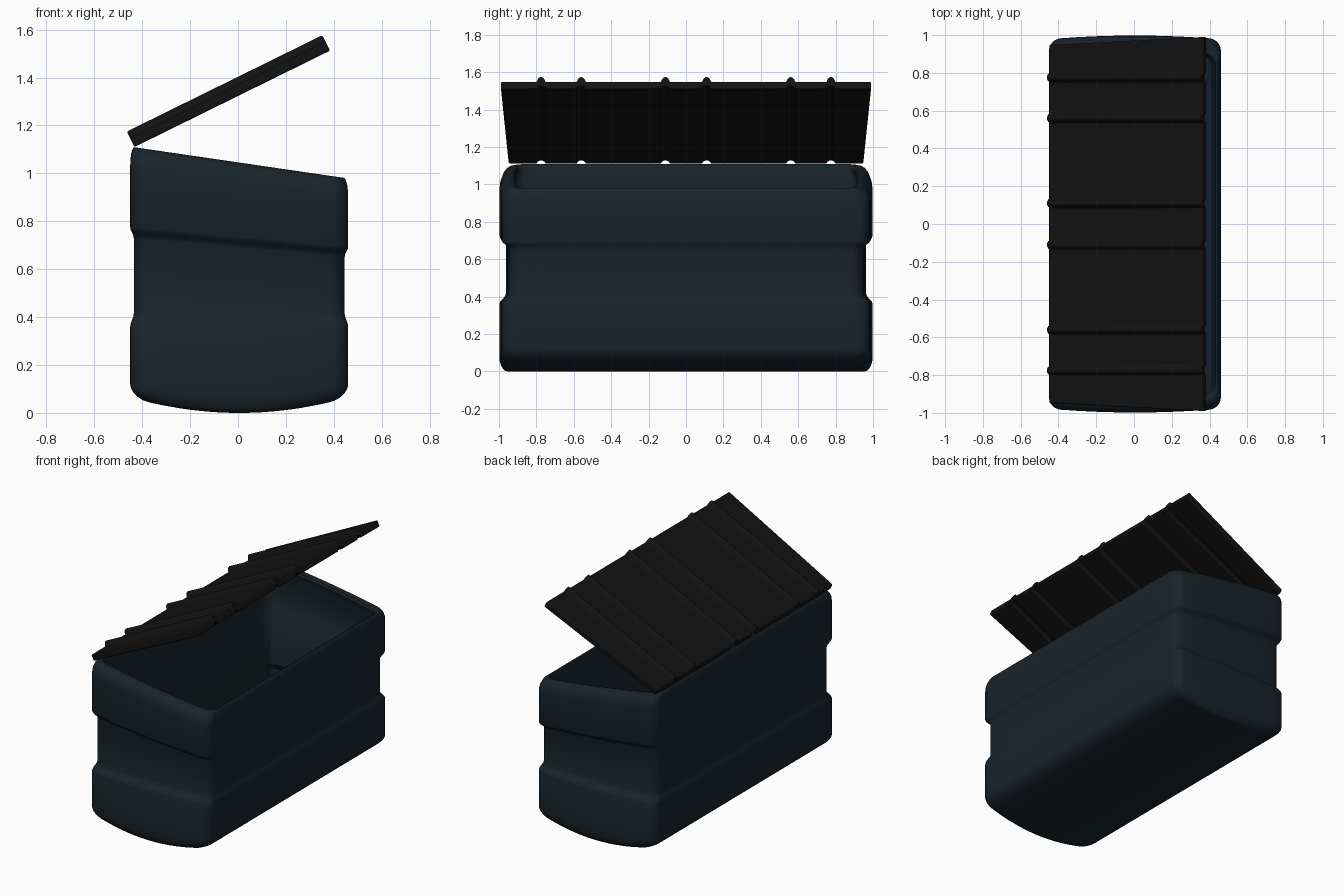
import bpy, bmesh
from math import sin, cos, pi
from mathutils import Vector

if "Cube" in bpy.data.objects:
    bpy.data.objects.remove(bpy.data.objects["Cube"])

CX, HALF_X, HALF_Y, BOW = 0.005, 0.455, 0.978, 0.02


def material(name, rgb):
    m = bpy.data.materials.new(name)
    m.diffuse_color = (*rgb, 1)
    m.use_nodes = True
    m.node_tree.nodes["Principled BSDF"].inputs["Base Color"].default_value = m.diffuse_color
    return m


def finish(name, bm, mat, angle):
    bmesh.ops.recalc_face_normals(bm, faces=bm.faces)
    me = bpy.data.meshes.new(name)
    bm.to_mesh(me)
    bm.free()
    ob = bpy.data.objects.new(name, me)
    bpy.context.collection.objects.link(ob)
    me.materials.append(mat)
    bpy.ops.object.select_all(action='DESELECT')
    ob.select_set(True)
    bpy.context.view_layer.objects.active = ob
    bpy.ops.object.shade_smooth_by_angle(angle=angle)
    return ob


def outline(ix, iy):
    """Rounded rectangle with gently bowed short ends, inset by ix, iy."""
    a, b = HALF_X - ix, HALF_Y - iy
    r = min(0.06, a * 0.9)
    pts = []
    for i, (sx, sy) in enumerate(((1, 1), (-1, 1), (-1, -1), (1, -1))):
        cx, cy = sx * (a - r), sy * (b - r)
        for k in range(7):
            t = (i + k / 6) * pi / 2
            pts.append((cx + r * cos(t), cy + r * sin(t)))
        for k in range(1, 10):
            f = 1 - k / 5
            pts.append((sx * f * (a - r), sy * b) if i % 2 == 0
                       else (sx * a, sy * f * (b - r)))
    return [(x, y + (BOW * (1 - (x / a) ** 2) * (1 if y > 0 else -1)
                     if abs(y) > b - r else 0)) for x, y in pts]


def height(x, z):
    """Curved belly low down, level middle, slanted towards the rim."""
    belly = 0.05 * max(0, 1 - z / 0.2)
    slope = 0.146 if z > 0.85 else 0.09 if z > 0.6 else 0
    return z - slope * x + belly * (x / 0.4) ** 2


# Container profile, outside then inside: (inset x, inset y, height)
belly_insets = (0.45, 0.33, 0.2)
rows = [(ix, 0.03 + 0.2 * ix, 0) for ix in belly_insets]
for k in range(6):                                   # bottom edge
    t = k / 5 * pi / 2
    rows.append((0.075 * (1 - sin(t)), 0.045 * (1 - sin(t)), 0.08 * (1 - cos(t))))
for z0, z1, flip in ((0.36, 0.415, 0), (0.69, 0.735, 1)):   # waist recess
    for k in range(5):
        s = (1 - cos(k / 4 * pi)) / 2
        s = 1 - s if flip else s
        rows.append((0.015 * s, 0.035 * s, z0 + (z1 - z0) * k / 4))
for k in range(6):                                   # rounded rim
    t = k / 5 * pi / 2
    rows.append((0.018 * (1 - cos(t)), 0.06 * (1 - cos(t)), 0.965 + 0.08 * sin(t)))
rows += [(0.028, 0.078, 1.04), (0.034, 0.085, 1.025), (0.034, 0.055, 0.92),
         (0.034, 0.05, 0.74), (0.05, 0.085, 0.69), (0.05, 0.085, 0.4),
         (0.035, 0.05, 0.36), (0.035, 0.05, 0.11), (0.055, 0.06, 0.055)]
rows += [(ix, 0.07 + 0.15 * ix, 0.035) for ix in (0.1, *reversed(belly_insets))]

bm = bmesh.new()
rings = [[bm.verts.new((x + CX, y, height(x, z))) for x, y in outline(ix, iy)]
         for ix, iy, z in rows]
for lo, hi in zip(rings, rings[1:]):
    n = len(lo)
    for i in range(n):
        j = (i + 1) % n
        bm.faces.new((lo[i], lo[j], hi[j], hi[i]))
bm.faces.new(rings[0])
bm.faces.new(rings[-1])
finish("container_body", bm, material("dark_blue", (0.009, 0.017, 0.024)), 0.7)

# Lid: ribbed sheet, hinged open on the left edge, slightly wider at the free edge
hinge = Vector((-0.432, 0, 1.11))
along = Vector((0.897, 0, 0.442))
normal = Vector((-0.442, 0, 0.897))
LENGTH, THICK, RIB = 0.91, 0.042, 0.03
section = [(-1, 0)]
for c in (-0.775, -0.56, -0.11, 0.11, 0.56, 0.775):
    for k in range(9):
        d = k / 4 - 1
        section.append((c + 0.024 * d, RIB * (1 - d * d) ** 0.75))
section.append((1, 0))
n = len(section)
bm = bmesh.new()
tops, bottoms = [], []
for u in (0, 0.5, 1):
    half = 0.948 + 0.042 * u
    top, bot = [], []
    for y, h in section:
        p = hinge + along * (LENGTH * u)
        p.y = y * half if abs(y) == 1 else y
        top.append(bm.verts.new(p + normal * (THICK + h)))
        bot.append(bm.verts.new(p + normal * (h * 0.6)))
    tops.append(top)
    bottoms.append(bot)
for k in range(2):
    for i in range(n - 1):
        for g in (tops, bottoms):
            bm.faces.new((g[k][i], g[k][i + 1], g[k + 1][i + 1], g[k + 1][i]))
    for i in (0, n - 1):
        bm.faces.new((tops[k][i], tops[k + 1][i], bottoms[k + 1][i], bottoms[k][i]))
for k in (0, 2):
    for i in range(n - 1):
        bm.faces.new((tops[k][i], tops[k][i + 1], bottoms[k][i + 1], bottoms[k][i]))
lid = finish("lid", bm, material("black", (0.006, 0.006, 0.006)), 0.6)
bev = lid.modifiers.new("soft_edges", 'BEVEL')
bev.width, bev.segments, bev.angle_limit = 0.006, 2, 1.2
